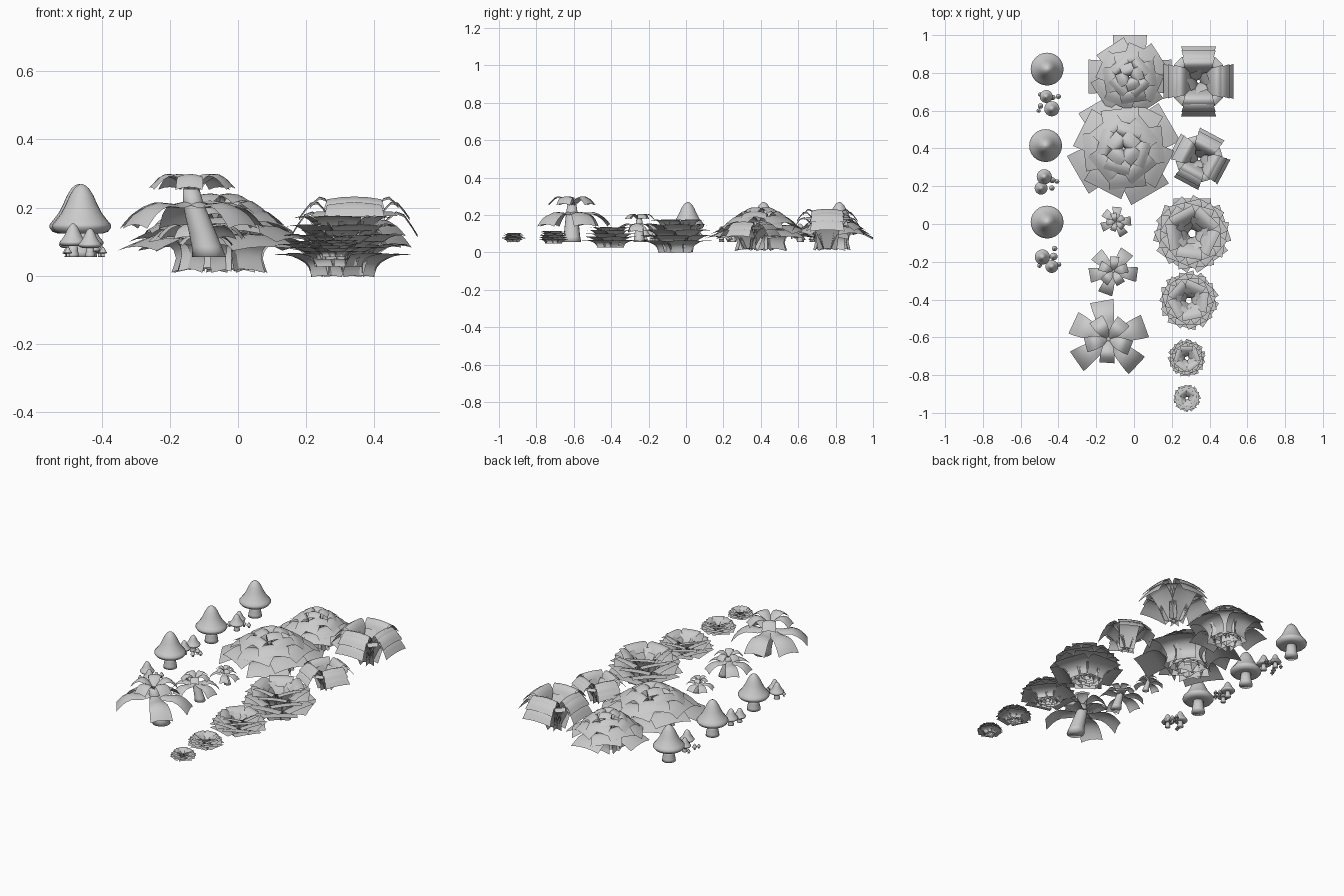
import bpy, bmesh, math
from math import sin, cos, pi, radians

if "Cube" in bpy.data.objects:
    bpy.data.objects.remove(bpy.data.objects["Cube"])


def finish(bm, name, loc, scale=(1, 1, 1)):
    me = bpy.data.meshes.new(name)
    bm.to_mesh(me)
    bm.free()
    for p in me.polygons:
        p.use_smooth = True
    ob = bpy.data.objects.new(name, me)
    bpy.context.collection.objects.link(ob)
    ob.location = loc
    ob.scale = scale
    return ob


def smooth_path(pts, n=8):
    """Catmull-Rom resample of a short list of tuples."""
    out = []
    segs = len(pts) - 1
    for k in range(n + 1):
        t = k / n * segs
        i = min(int(t), segs - 1)
        f = t - i
        p0, p1, p2, p3 = (pts[max(0, min(segs, j))] for j in (i - 1, i, i + 1, i + 2))
        out.append(tuple(0.5 * (2 * b + (c - a) * f + (2 * a - 5 * b + 4 * c - d) * f * f
                                + (3 * b - a - 3 * c + d) * f ** 3)
                         for a, b, c, d in zip(p0, p1, p2, p3)))
    return out


def leaf(bm, pts, angle, bend=0.0, across=4):
    """Bent rectangular leaf sheet; pts are (radius, height, width)."""
    rows = []
    for r, z, w in smooth_path(pts):
        row = []
        for j in range(across + 1):
            u = 2 * j / across - 1
            s, h = u * w / 2, z - bend * u * u
            row.append(bm.verts.new((r * cos(angle) - s * sin(angle),
                                     r * sin(angle) + s * cos(angle), h)))
        rows.append(row)
    for a, b in zip(rows, rows[1:]):
        for j in range(across):
            bm.faces.new((a[j], b[j], b[j + 1], a[j + 1]))


def ring(bm, pts, count, start, bend=0.0):
    for i in range(count):
        leaf(bm, pts, radians(start) + 2 * pi * i / count, bend)


def lathe(bm, rings, n=20):
    """Round body; rings are (radius, height, x offset)."""
    rows = [[bm.verts.new((x + r * cos(2 * pi * j / n), r * sin(2 * pi * j / n), z))
             for j in range(n)] for r, z, x in rings]
    for a, b in zip(rows, rows[1:]):
        for j in range(n):
            bm.faces.new((a[j], a[(j + 1) % n], b[(j + 1) % n], b[j]))
    bm.faces.new(rows[0][::-1])
    bm.faces.new(rows[-1])


# Mushrooms: stem and pointed cap
def mushroom(name, x, y, r):
    bm = bmesh.new()
    stem = [(.038, 0, 0), (.036, .015, 0), (.031, .04, 0), (.029, .075, 0)]
    cap = [(.027, .073, 0), (.06, .068, 0), (.078, .074, 0), (.087, .086, 0), (.087, .094, 0),
           (.078, .105, 0), (.06, .128, 0), (.046, .155, 0), (.035, .18, 0),
           (.022, .201, 0), (.01, .211, 0), (.002, .214, 0)]
    lathe(bm, stem, 24)
    lathe(bm, cap, 24)
    s = r / .087
    finish(bm, name, (x, y, .055), (s, s, s))


for y in (.82, .415, .01):
    mushroom("large_mushroom", -.46 if y != .415 else -.468, y, .087)
for x, y, r in [(-.465, .675, .034), (-.435, .61, .04), (-.497, .685, .011), (-.43, .67, .014),
                (-.495, .625, .014), (-.505, .6, .011), (-.4, .675, .013),
                (-.475, .25, .04), (-.492, .19, .034), (-.432, .232, .016), (-.407, .225, .012),
                (-.435, .19, .014),
                (-.485, -.175, .04), (-.435, -.225, .034), (-.425, -.172, .02),
                (-.42, -.13, .014), (-.5, -.22, .012), (-.397, -.215, .012)]:
    mushroom("small_mushroom", x, y, r)


# Palms: leaning trunk with two rings of drooping leaves
def palm(x, y, s, turn):
    bm = bmesh.new()
    lathe(bm, [(.05, 0, .035), (.044, .03, .028), (.04, .07, .016), (.035, .12, 0),
               (.03, .16, -.012), (.024, .2, -.018)], 16)
    finish(bm, "palm_trunk", (x, y, .055), (s, s, s))
    bm = bmesh.new()
    low = [(.0, .17, .04), (.06, .155, .075), (.12, .16, .1), (.17, .135, .118), (.205, .095, .125)]
    for a in (20, -43, 215, 155, 100):
        leaf(bm, low, radians(a + turn), .012)
    high = [(.0, .19, .03), (.045, .235, .06), (.085, .242, .075), (.125, .205, .08)]
    ring(bm, high, 5, 50 + turn, .008)
    finish(bm, "palm_leaves", (x - .015 * s, y, .055), (s, s, s))


palm(-.12, -.61, 1, 0)
palm(-.10, -.25, .62, 35)
palm(-.09, .01, .39, -15)


# Rosettes: stacked rings of flat-flaring petals around an open heart
def rosette(x, y, z, r, h, turn):
    bm = bmesh.new()
    layers = [(.185, .06, .2), (.18, .088, .19), (.168, .115, .175), (.15, .142, .16), (.132, .166, .14)]
    for i, (tip, top, w) in enumerate(layers):
        b = .08 - .011 * i
        ring(bm, [(b, .004 * i, w * .55), (b + .006, top * .6, w * .7), (tip * .7, top, w * .95),
                  (tip, top + .002, w)], 5, 90 + turn + 36 * i + 7 * i, .004)
    for i, (tip, top) in enumerate(((.085, .155), (.055, .14))):
        ring(bm, [(.02, .02, .03), (.025, .09, .05), (tip, top, .08 - .03 * i)], 5, turn + 50 * i)
    finish(bm, "rosette_petals", (x, y, z), (r / .187, r / .187, h / .175))


rosette(.308, -.05, .0, .187, .18, 0)
rosette(.29, -.405, .027, .143, .11, 20)
rosette(.28, -.71, .048, .091, .068, 45)
rosette(.28, -.922, .055, .066, .05, 10)


# Ferns: four-way bowls of arching broad leaves with a steep inner cross
def fern(x, y, s, h, turn):
    bm = bmesh.new()
    for tip, peak, end, w in ((.2, .17, .1, .2), (.175, .2, .15, .195), (.14, .212, .185, .19)):
        ring(bm, [(.02, 0, .11), (tip * .35, peak * .62, .14), (tip * .7, peak, .165),
                  (tip, end, w)], 4, turn, .008)
    ring(bm, [(.01, .0, .03), (.05, .09, .06), (.12, .165, .07), (.165, .155, .06)], 4, turn + 45)
    ring(bm, [(.008, .02, .03), (.02, .1, .06), (.06, .17, .07)], 4, turn + 20)
    finish(bm, "fern_leaves", (x, y, .02), (s, s, h))


fern(.342, .755, .93, 1, 0)
fern(.345, .345, .74, .68, -28)


# Bushes: domed shells of overlapping drooping leaves
def bush(x, y, s, h, turn):
    bm = bmesh.new()
    layers = [(.28, .105, .065, .23), (.245, .13, .09, .22), (.21, .155, .115, .2),
              (.175, .18, .14, .175), (.135, .2, .17, .14)]
    for i, (tip, peak, end, w) in enumerate(layers):
        b = .1 - .016 * i
        ring(bm, [(b + .01, .004 * i, w * .8), (b, peak * .55, w * .75), (tip * .58, peak, w * .92),
                  (tip, end, w)], 4, turn + 33 * i, .012)
    ring(bm, [(.012, .03, .04), (.006, .185, .06), (.04, .222, .085), (.09, .2, .09)],
         4, turn + 20, .008)
    finish(bm, "bush_leaves", (x, y, .02), (s, s, h))


bush(-.055, .40, 1.0, 1.0, 30)
bush(-.022, .78, .785, .93, 0)
